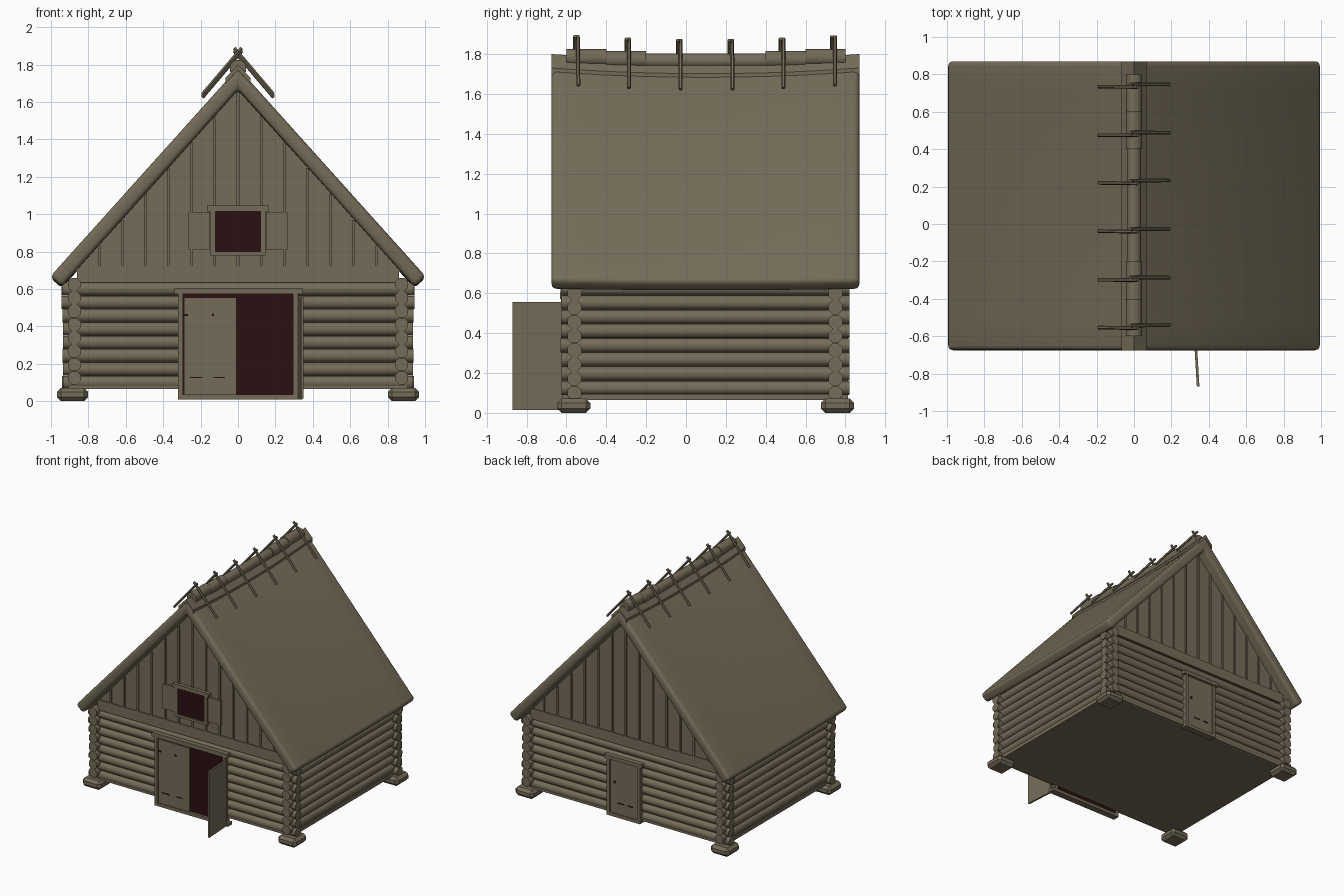
import bpy, bmesh, math, random
from mathutils import Matrix, Vector

random.seed(4)
if "Cube" in bpy.data.objects:
    bpy.data.objects.remove(bpy.data.objects["Cube"], do_unlink=True)


def material(name, rgb):
    m = bpy.data.materials.new(name)
    m.use_nodes = True
    m.diffuse_color = (*rgb, 1)
    m.node_tree.nodes["Principled BSDF"].inputs["Base Color"].default_value = (*rgb, 1)
    return m


WOOD = material("weathered wood", (0.178, 0.150, 0.098))
DARK = material("dark interior", (0.024, 0.005, 0.006))

# Main dimensions
FRONT, BACK, SIDE = -0.56, 0.75, 0.875
PITCH, RADIUS, COURSES = 0.0714, 0.038, 8
ROOF_Y0, ROOF_Y1 = -0.675, 0.87
MID_Y = (ROOF_Y0 + ROOF_Y1) / 2
SLOPE, INNER_TOP = 1.118, 1.67


def finish(name, bm, mat=WOOD, smooth=None):
    bmesh.ops.recalc_face_normals(bm, faces=bm.faces)
    me = bpy.data.meshes.new(name)
    bm.to_mesh(me)
    bm.free()
    ob = bpy.data.objects.new(name, me)
    bpy.context.collection.objects.link(ob)
    me.materials.append(mat)
    if smooth:
        bpy.ops.object.select_all(action='DESELECT')
        ob.select_set(True)
        bpy.context.view_layer.objects.active = ob
        bpy.ops.object.shade_smooth_by_angle(angle=math.radians(smooth))
    return ob


def add_box(bm, x, y, z):
    size = Matrix.Diagonal((x[1] - x[0], y[1] - y[0], z[1] - z[0], 1))
    mid = Matrix.Translation([(a + b) / 2 for a, b in (x, y, z)])
    return bmesh.ops.create_cube(bm, size=1, matrix=mid @ size)["verts"]


def boxes(name, parts, mat=WOOD):
    bm = bmesh.new()
    for p in parts:
        add_box(bm, *p)
    return finish(name, bm, mat)


def add_rod(bm, a, b, r, sides=8):
    a, b = Vector(a), Vector(b)
    rot = (b - a).to_track_quat('Z', 'Y').to_matrix().to_4x4()
    turn = Matrix.Rotation(math.pi / sides, 4, 'Z')
    bmesh.ops.create_cone(bm, cap_ends=True, segments=sides, radius1=r, radius2=r,
                          depth=(b - a).length,
                          matrix=Matrix.Translation((a + b) / 2) @ rot @ turn)


def sag(y):
    t = (y - MID_Y) / (ROOF_Y1 - MID_Y)
    return 0.03 * (1 - t * t)


def loft(profile, y0, y1, steps=10):
    """Sweep an x-z profile along y, letting the ridge sag."""
    bm = bmesh.new()
    rings = []
    for i in range(steps + 1):
        y = y0 + (y1 - y0) * i / steps
        rings.append([bm.verts.new((x, y, z - sag(y) * (1 - 0.8 * abs(x)))) for x, z in profile])
    n = len(profile)
    for a, b in zip(rings, rings[1:]):
        for k in range(n):
            bm.faces.new((a[k], a[(k + 1) % n], b[(k + 1) % n], b[k]))
    bm.faces.new(rings[0])
    bm.faces.new(rings[-1])
    bmesh.ops.recalc_face_normals(bm, faces=bm.faces)
    return bm


# Solid core and floor
boxes("wall_core", [((-SIDE, SIDE), (FRONT, BACK), (0.07, 0.66))])
boxes("floor_sill", [((-0.905, 0.905), (-0.59, 0.78), (0.065, 0.095))])

# Interlocking log walls
for name, y in (("front_logs", FRONT), ("back_logs", BACK)):
    bm = bmesh.new()
    for i in range(COURSES):
        z = 0.1 + i * PITCH
        e = 0.94 + random.uniform(-0.006, 0.004)
        add_rod(bm, (-e, y, z), (e, y, z), RADIUS)
    finish(name, bm, smooth=50)
for name, x in (("left_logs", SIDE), ("right_logs", -SIDE)):
    bm = bmesh.new()
    for i in range(COURSES):
        z = 0.125 + i * PITCH
        add_rod(bm, (x, -0.63 + random.uniform(0, 0.006), z), (x, 0.82, z), RADIUS)
    finish(name, bm, smooth=50)

# Corner stones
bm = bmesh.new()
for x in (-0.885, 0.885):
    for y in (-0.563, 0.76):
        add_box(bm, (x - 0.083, x + 0.083), (y - 0.083, y + 0.083), (0, 0.072))
bmesh.ops.bevel(bm, geom=bm.edges[:], offset=0.022, segments=1, affect='EDGES')
finish("corner_stones", bm)

# Gable walls with tie beams and battens
GY = (-0.585, 0.775)
bm = bmesh.new()
tri = [(-0.9, INNER_TOP - SLOPE * 0.9 + 0.03), (0.9, INNER_TOP - SLOPE * 0.9 + 0.03),
       (0, INNER_TOP + 0.03)]
ends = [[bm.verts.new((x, y, z)) for x, z in tri] for y in GY]
for f in ends:
    bm.faces.new(f)
for k in range(3):
    j = (k + 1) % 3
    bm.faces.new((ends[0][k], ends[0][j], ends[1][j], ends[1][k]))
finish("gable_walls", bm)
boxes("tie_beams", [((-0.86, 0.86), (y - 0.008, y + 0.008), (0.635, 0.72)) for y in GY])
battens = []
for y in GY:
    for i in range(-6, 7):
        x = i * 0.1235
        battens.append(((x - 0.007, x + 0.007), (y - 0.01, y + 0.01),
                        (0.72, INNER_TOP - SLOPE * abs(x) - 0.01)))
boxes("gable_battens", battens)

# Thick thatched roof with soft edges
bm = loft([(1.004, 0.667), (0, 1.785), (-1.004, 0.667), (-0.943, 0.612),
           (0, INNER_TOP), (0.943, 0.612)], ROOF_Y0, ROOF_Y1)
sharp = [e for e in bm.edges if e.calc_face_angle(0) > 1]
bmesh.ops.bevel(bm, geom=sharp, offset=0.026, segments=4, profile=0.5, affect='EDGES')
finish("thatched_roof", bm, smooth=40)

# Folded ridge cover
finish("ridge_cover", loft([(0.066, 1.73), (0, 1.80), (-0.066, 1.73), (-0.066, 1.70),
                            (0, 1.77), (0.066, 1.70)], ROOF_Y0, ROOF_Y1), smooth=30)

# Overlapping ridge rolls
bm = bmesh.new()
cuts = [-0.6, -0.4, -0.2, 0.4, 0.6, 0.8]
for a, b in zip(cuts, cuts[1:]):
    z = 1.793 - sag((a + b) / 2) * 0.9
    r = 0.038 if b - a > 0.5 else 0.044
    add_rod(bm, (0, a, z), (0, b, z), r, 14)
finish("ridge_rolls", bm, smooth=40)

# Crossed sticks astride the ridge
bm = bmesh.new()
for i in range(6):
    y = -0.55 + i * 0.258
    d = sag(y) * 0.9
    for s in (-1, 1):
        yy = y + s * 0.007
        add_rod(bm, (s * 0.19, yy + random.uniform(-0.004, 0.004), 1.65 - d),
                (-s * 0.02, yy, 1.897 - d), 0.01, 6)
finish("ridge_sticks", bm)

# Front doorway: frame, dark opening, closed and open leaves
boxes("front_doorway", [((-0.295, 0.295), (-0.604, -0.58), (0.03, 0.575))], DARK)
FY = (-0.625, -0.57)
boxes("front_door_frame", [
    ((-0.32, -0.295), FY, (0.01, 0.575)), ((0.295, 0.32), FY, (0.01, 0.575)),
    ((-0.32, 0.345), FY, (0.01, 0.035)), ((-0.34, 0.345), (-0.632, -0.57), (0.572, 0.605))])
boxes("closed_door_leaf", [((-0.29, -0.008), (-0.616, -0.6), (0.035, 0.555))])
boxes("front_door_iron", [((a, b), (-0.619, -0.614), (z, z + h)) for a, b, z, h in (
    (-0.256, -0.19, 0.123, 0.007), (-0.13, -0.07, 0.123, 0.007),
    (-0.292, -0.267, 0.455, 0.012), (-0.14, -0.128, 0.455, 0.015))], DARK)
bm = bmesh.new()
leaf = add_box(bm, (-0.007, 0.007), (-0.25, 0), (0.015, 0.555))
bmesh.ops.transform(bm, verts=leaf, matrix=Matrix.Translation((0.328, -0.62, 0))
                    @ Matrix.Rotation(0.06, 4, 'Z'))
finish("open_door_leaf", bm)

# Gable window with frame and open shutters
boxes("window_opening", [((-0.12, 0.12), (-0.598, -0.58), (0.8, 1.015))], DARK)
WY = (-0.61, -0.58)
boxes("window_frame", [
    ((-0.147, -0.12), WY, (0.78, 1.015)), ((0.12, 0.147), WY, (0.78, 1.015)),
    ((-0.147, 0.147), WY, (0.78, 0.8)), ((-0.165, 0.165), (-0.615, -0.58), (1.015, 1.047))])
boxes("window_shutters", [((a, a + 0.115), (-0.602, -0.58), (0.81, 1.01))
                          for a in (-0.265, 0.15)])

# Back door
BY = (0.76, 0.812)
boxes("back_door_frame", [
    ((-0.15, -0.125), BY, (0.05, 0.52)), ((0.125, 0.15), BY, (0.05, 0.52)),
    ((-0.15, 0.15), BY, (0.05, 0.075)), ((-0.17, 0.17), (0.76, 0.82), (0.515, 0.545))])
boxes("back_door_leaf", [((-0.125, 0.125), (0.76, 0.8), (0.07, 0.515))])
boxes("back_door_iron", [((a, b), (0.798, 0.803), (z, z + h)) for a, b, z, h in (
    (-0.08, -0.03, 0.16, 0.009), (0.0, 0.06, 0.16, 0.009), (0.08, 0.095, 0.32, 0.02))], DARK)
